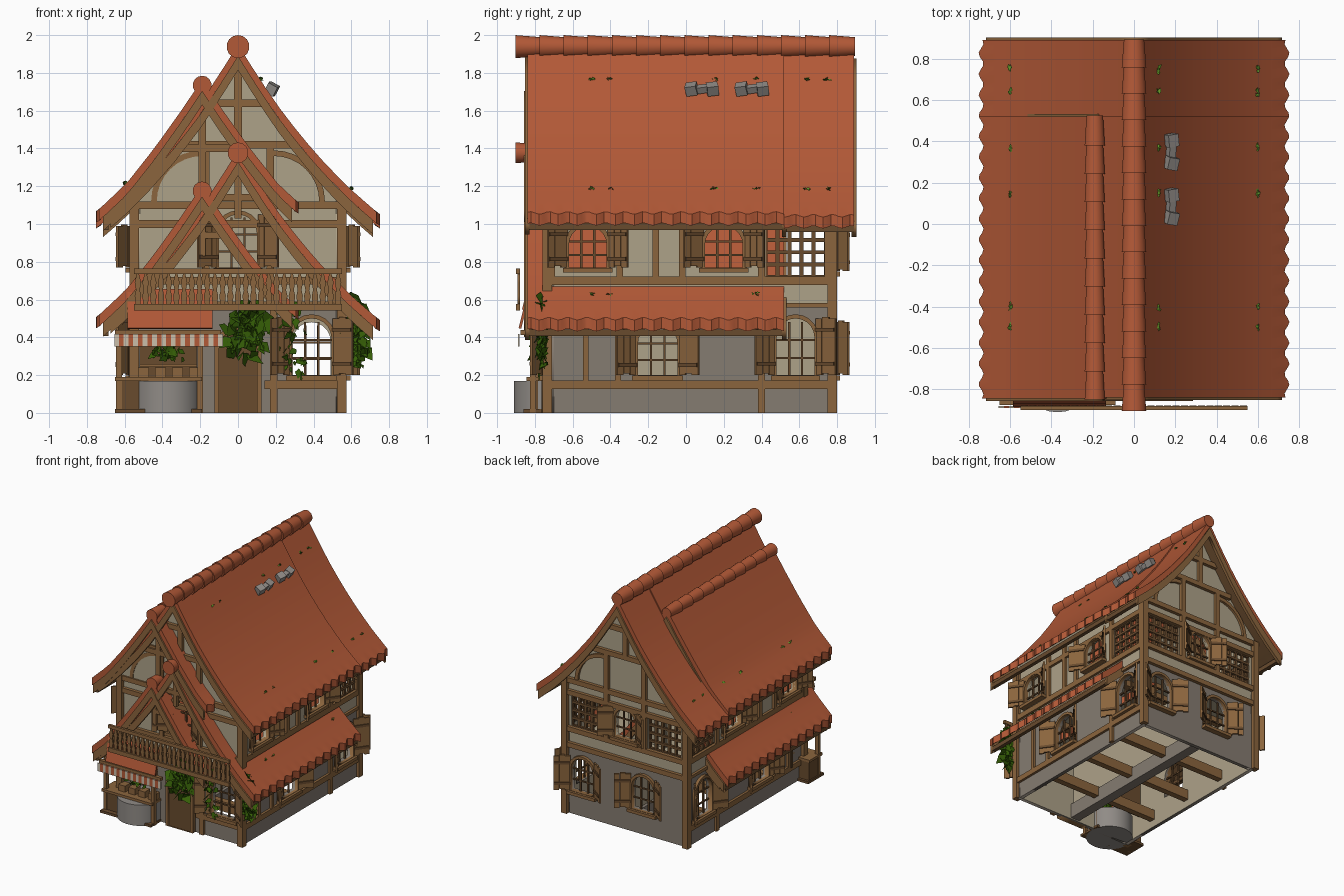
import bpy, bmesh, math, random
from mathutils import Matrix, Vector, Euler

random.seed(4)
if "Cube" in bpy.data.objects:
    bpy.data.objects.remove(bpy.data.objects["Cube"])

def material(name, r, g, b):
    m = bpy.data.materials.new(name)
    m.use_nodes = True
    m.diffuse_color = (r, g, b, 1)
    m.node_tree.nodes["Principled BSDF"].inputs["Base Color"].default_value = (r, g, b, 1)
    return m

TILE = material("roof tile red", .45, .10, .038)
WOOD = material("timber brown", .26, .13, .047)
DARK = material("dark timber", .14, .07, .027)
PLASTER = material("beige plaster", .42, .36, .25)
STONE = material("grey stone wall", .235, .20, .165)
GREY = material("light grey stone", .28, .26, .24)
LEAF = material("leaf green", .035, .11, .002)
MOSS = material("moss green", .12, .30, .02)
CREAM = material("awning cream", .60, .52, .40)

T, R = Matrix.Translation, Matrix.Rotation
UP = R(math.pi / 2, 4, 'X')
HX, FY, BY = .55, -.73, .77
# wall frames: local x runs along the wall, y points inward, z is up
FRONT = T((0, FY, 0))
BACK = T((0, BY, 0)) @ R(math.pi, 4, 'Z')
RIGHT = T((HX, 0, 0)) @ R(math.pi / 2, 4, 'Z')
LEFT = T((-HX, 0, 0)) @ R(-math.pi / 2, 4, 'Z')
WORLD = Matrix()

def add(name, mesh, mat, matrix=WORLD):
    ob = bpy.data.objects.new(name, mesh)
    bpy.context.collection.objects.link(ob)
    ob.matrix_world = matrix
    for m in mat if isinstance(mat, list) else [mat]:
        mesh.materials.append(m)
    return ob

def from_bm(name, bm, mat, matrix=WORLD, smooth=False):
    me = bpy.data.meshes.new(name)
    bm.to_mesh(me)
    bm.free()
    if smooth:
        me.shade_smooth()
        me.set_sharp_from_angle(angle=math.radians(35))
    return add(name, me, mat, matrix)

def box(name, loc, size, mat, frame=WORLD, rot=(0, 0, 0)):
    bm = bmesh.new()
    bmesh.ops.create_cube(bm, size=1, matrix=Matrix.Diagonal((*size, 1)))
    return from_bm(name, bm, mat, frame @ T(loc) @ Euler(rot).to_matrix().to_4x4())

def beam(name, a, b, frame, width=.04, depth=.03, mat=WOOD, d=-.005):
    # straight timber between two points of a wall plane
    du, dz = b[0] - a[0], b[1] - a[1]
    box(name, ((a[0] + b[0]) / 2, d, (a[1] + b[1]) / 2), (math.hypot(du, dz), depth, width),
        mat, frame, (0, -math.atan2(dz, du), 0))

def plate(name, loops, thick, mat, frame, d=0):
    # flat board with holes, upright in a wall frame; a second material lines the inside
    cu = bpy.data.curves.new(name, 'CURVE')
    cu.dimensions, cu.fill_mode, cu.extrude = '2D', 'BOTH', thick / 2
    for pts in loops:
        s = cu.splines.new('POLY')
        s.points.add(len(pts) - 1)
        s.use_cyclic_u = True
        for p, q in zip(s.points, pts):
            p.co = (*q, 0, 1)
    tmp = bpy.data.objects.new(name, cu)
    me = bpy.data.meshes.new_from_object(tmp)
    bpy.data.objects.remove(tmp)
    me.materials.clear()
    add(name, me, mat, frame @ T((0, d, 0)) @ UP)
    if isinstance(mat, list):
        for f in me.polygons:
            f.material_index = int(f.center.z < -thick * .4)

def rect(a, b, c, d):
    return [(a, c), (b, c), (b, d), (a, d)]

def arch(u, z, w, h, grow=0, below=None):
    r = w / 2 + grow
    low = z - (grow if below is None else below)
    top = [(u + r * math.cos(i * math.pi / 10), z + h - w / 2 + r * math.sin(i * math.pi / 10)) for i in range(11)]
    return [(u - r, low), (u + r, low)] + top

def arc(name, u, z, r, a0, a1, frame, w=.03):
    angles = [math.radians(a0 + (a1 - a0) * i / 8) for i in range(9)]
    ring = [(u + r * math.cos(a), z + r * math.sin(a)) for a in angles]
    ring += [(u + (r - w) * math.cos(a), z + (r - w) * math.sin(a)) for a in reversed(angles)]
    plate(name, [ring], .03, WOOD, frame, -.005)

def window(u, z, w, h, frame):
    plate("window_frame", [arch(u, z, w, h, .022), arch(u, z, w, h)], .04, WOOD, frame, -.005)
    for k in (-.17, .17):
        box("window_mullion", (u + k * w, .01, z + h * .47), (.012, .012, h * .94), DARK, frame)
    for k in (.3, .62):
        box("window_bar", (u, .01, z + h * k), (w, .012, .01), DARK, frame)
    box("window_sill", (u, -.02, z - .015), (w + .06, .05, .025), WOOD, frame)
    for s in (-1, 1):
        hinge = frame @ T((u + s * (w / 2 + .01), -.015, z + h * .5)) @ R(-s * math.radians(36), 4, 'Z')
        for i in range(3):
            box("shutter_plank", (s * (.02 + .043 * i), 0, .008 * (i % 2)), (.041, .014, h), WOOD, hinge)
        for k in (-.3, .3):
            box("shutter_batten", (s * .063, -.008, k * h), (.12, .014, .02), DARK, hinge)

def lattice(u0, u1, z0, z1, frame):
    for i in range(6):
        box("lattice_upright", (u0 + (u1 - u0) * i / 5, .015, (z0 + z1) / 2), (.021, .02, z1 - z0), DARK, frame)
    for i in range(5):
        box("lattice_rail", ((u0 + u1) / 2, .012, z0 + (z1 - z0) * i / 4), (u1 - u0, .02, .02), DARK, frame)

# roof slopes: drop below the ridge against distance from it
MAIN = [(0, 0), (.1, -.16), (.2, -.31), (.33, -.48), (.47, -.64), (.6, -.77), (.75, -.90)]
SIDE = [(0, 0), (.1, -.15), (.25, -.36), (.4, -.55), (.56, -.70)]

def drop(prof, d):
    for (a, za), (b, zb) in zip(prof, prof[1:]):
        if d <= b + 1e-6:
            return za + (zb - za) * (d - a) / (b - a)
    return prof[-1][1]

def slope_line(prof, x0, peak, left, right, off, n=10):
    steps = [i / n for i in range(n)] + [.97, 1]
    pts = [(x0 - left * k, peak + off + drop(prof, left * k)) for k in steps[:0:-1]]
    return pts + [(x0 + right * k, peak + off + drop(prof, right * k)) for k in steps]

def roof(name, prof, x0, peak, left, right, y0, y1):
    bm, rings, n = bmesh.new(), [], int((y1 - y0) / .02)
    for j in range(n + 1):
        y = y0 + (y1 - y0) * j / n
        wave = .012 * math.sin(y * math.tau / .1)
        top, low = (slope_line(prof, x0, peak, left, right, o) for o in (0, -.06))
        for line in (top, low):
            for i, s in ((0, -1), (-1, 1)):
                line[i] = (line[i][0] + s * wave, line[i][1] - wave * .6)
        rings.append([bm.verts.new((x, y, z)) for x, z in top + low[::-1]])
    m = len(rings[0])
    for a, b in zip(rings, rings[1:]):
        for i in range(m):
            bm.faces.new((a[i], a[(i + 1) % m], b[(i + 1) % m], b[i]))
    bm.faces.new(rings[0])
    bm.faces.new(rings[-1])
    bmesh.ops.recalc_face_normals(bm, faces=bm.faces)
    for f in bm.faces:
        f.material_index = int(f.normal.z < -.3)
    from_bm(name, bm, [TILE, DARK], smooth=True)
    # barge boards on both gable ends
    for y in (y0, y1):
        band = slope_line(prof, x0, peak, left - .025, right - .025, -.06)
        band += slope_line(prof, x0, peak, left - .025, right - .025, -.135)[::-1]
        plate(name + "_barge_board", [band], .025, WOOD, T((0, y, 0)))

def ridge(name, x, z, r, y0, y1):
    n = round((y1 - y0) / .13)
    step = (y1 - y0) / n
    for i in range(n):
        bm = bmesh.new()
        bmesh.ops.create_cone(bm, cap_ends=True, segments=14, radius1=r * .82, radius2=r, depth=step * 1.06)
        from_bm(name + "_tile", bm, TILE, T((x, y0 + step * (i + .5), z)) @ UP, True)

# upper and lower roofs share one shape
YF, YM, YB = -.84, .52, .89
for label, base in (("upper", 0), ("lower", -.56)):
    roof(label + "_main_roof", MAIN, 0, 1.95 + base, .70, .74, YF, YM)
    roof(label + "_side_roof", SIDE, -.19, 1.765 + base, .55, .5, YF - .005, YM)
    for s in (-1, 1):
        box(label + "_eave_purlin", (s * .70, (YF + YM) / 2, .985 + base), (.03, YM - YF, .035), DARK)
for s in (-1, 1):
    box("back_eave_purlin", (s * .70, (YM + YB) / 2, .975), (.03, YB - YM, .035), DARK)
roof("back_roof", MAIN, 0, 1.935, .74, .74, YM, YB)
ridge("upper_side_ridge", -.19, 1.735, .05, -.845, YM)
ridge("lower_side_ridge", -.19, 1.175, .05, -.845, YM)
ridge("upper_main_ridge", 0, 1.939, .061, -.9, YB)
ridge("lower_main_ridge", 0, 1.377, .055, -.9, YM)

# walls with window openings, plastered inside
FLOOR = .57
LOWER = [STONE, PLASTER]
side_low = [(-.15, .2, .21, .27), (.58, .2, .2, .3)]
side_up = [(-.52, .77, .2, .22), (.2, .77, .2, .22)]
for frame, s in ((RIGHT, 1), (LEFT, -1)):
    low = [(s * u, z, w, h) for u, z, w, h in side_low]
    up = [(s * u, z, w, h) for u, z, w, h in side_up]
    a, b = sorted((s * FY, s * BY))
    la, lb = sorted((s * .42, s * .74))
    plate("ground_side_wall", [rect(a, b, 0, FLOOR)] + [arch(*o) for o in low], .03, LOWER, frame, .015)
    plate("upper_side_wall", [rect(a, b, FLOOR, 1.14), rect(la, lb, .72, .98)] + [arch(*o) for o in up],
          .03, PLASTER, frame, .015)
    for o in low + up:
        window(*o, frame)
    lattice(la, lb, .72, .98, frame)
    for z, w in ((.15, .045), (.57, .025), (.7, .045), (1.0, .04)):
        beam("side_rail", (a, z), (b, z), frame, w)
    for u in (-.53, -.36):
        beam("ground_stud", (s * u, .15), (s * u, FLOOR), frame, .03)
    beam("ground_post", (s * .4, 0), (s * .4, FLOOR), frame, .035)
    for u in (-.71, -.35, -.16, -.02, .4, .75):
        beam("upper_stud", (s * u, .7), (s * u, 1.1), frame, .035)

front_low = (.39, .2, .21, .3)
front_up = (0, .77, .2, .28)
back_low = [(-.39, .2, .2, .28), (.16, .2, .2, .28)]
back_up = (0, .75, .19, .24)
gable = [(HX, FLOOR)] + slope_line(MAIN, 0, 1.95, HX, HX, -.055)[::-1] + [(-HX, FLOOR)]
plate("front_ground_wall", [rect(-HX, HX, 0, FLOOR), arch(*front_low), rect(-.52, -.22, .19, .44)],
      .03, LOWER, FRONT, .015)
plate("front_gable_wall", [gable, arch(*front_up)], .03, PLASTER, FRONT, .015)
side_gable = slope_line(SIDE, -.19, 1.765, .4, .45, -.055)
plate("front_side_gable_wall", [side_gable + [(.26, 1.08), (-.59, 1.08)]], .02, PLASTER, FRONT, -.005)
plate("back_ground_wall", [rect(-HX, HX, 0, FLOOR)] + [arch(*o) for o in back_low], .03, LOWER, BACK, .015)
lattices = [(-.5, -.2), (.2, .5)]
plate("back_gable_wall", [gable, arch(*back_up)] + [rect(a, b, .72, .98) for a, b in lattices],
      .03, PLASTER, BACK, .015)
for o, f in [(front_low, FRONT), (front_up, FRONT), (back_up, BACK)] + [(o, BACK) for o in back_low]:
    window(*o, f)
for a, b in lattices:
    lattice(a, b, .72, .98, BACK)

# gable timber framing
for f in (FRONT, BACK):
    for z, x in ((.57, HX), (.7, HX), (1.0, HX), (1.1, .56), (1.42, .3), (1.64, .16)):
        beam("gable_rail", (-x, z), (x, z), f, d=-.012)
    for x in (-HX, HX):
        beam("corner_post", (x, 0), (x, 1.12), f, .05, .05)
    for x in (-.17, .17):
        beam("upper_post", (x, .7), (x, 1.42), f, d=-.012)
    beam("king_post", (0, 1.42), (0, 1.86), f, d=-.012)
    for s in (-1, 1):
        arc("arched_brace", s * .19, 1.12, .27, 90 - s * 90, 90, f)
beam("ground_rail", (.14, .15), (HX, .15), FRONT, .045)
beam("door_post", (.19, 0), (.19, .56), FRONT, .04)
beam("side_king_post", (-.19, 1.1), (-.19, 1.66), FRONT, d=-.025)
beam("side_collar", (-.38, 1.4), (.02, 1.4), FRONT, d=-.025)
PORCH = T((0, -.8, 0))
for x, z in ((0, 1.33), (-.19, 1.13)):
    beam("porch_king_post", (x, z - .3), (x, z), PORCH, .035)
    beam("porch_collar", (x - .17, z - .19), (x + .17, z - .19), PORCH, .035)

# floors, inner walls and ground joists
box("upper_floor", (0, .02, .6), (1.08, 1.46, .03), PLASTER)
box("ground_partition", (0, .02, .36), (.03, 1.46, .46), PLASTER)
box("upper_partition", (0, .5, .82), (.34, .02, .46), PLASTER)
for y in (-.4, 0, .4):
    box("ground_joist", (0, y, .1), (1.08, .05, .08), WOOD)
    box("ceiling_joist", (0, y, .56), (1.08, .05, .05), WOOD)
box("ground_beam", (0, .02, .07), (.08, 1.46, .12), STONE)

# door
plate("door", [arch(0, 0, .2, .44)], .03, DARK, FRONT, -.01)
plate("door_frame", [arch(0, 0, .2, .44, .025, 0), arch(0, .002, .2, .438)], .05, WOOD, FRONT, -.01)

# balcony railing
RAIL = T((0, -.885, 0))
for z, w in ((.75, .028), (.56, .035)):
    beam("balcony_rail", (-.55, z), (.55, z), RAIL, w, .02)
outline = [(.012, .57), (.017, .62), (.01, .65), (.017, .69), (.006, .735)]
for i in range(27):
    x = -.53 + i * 1.06 / 26
    plate("baluster", [[(x + a, z) for a, z in outline] + [(x - a, z) for a, z in outline[::-1]]], .012, WOOD, RAIL)

# market stall with counter, tub and awning
box("stall_floor", (-.42, -.76, .01), (.46, .2, .02), DARK)
box("stall_counter", (-.42, -.75, .09), (.44, .14, .16), DARK)
box("stall_counter_top", (-.42, -.76, .18), (.46, .17, .02), WOOD)
for x in (-.63, -.2):
    box("stall_post", (x, -.81, .22), (.03, .03, .44), WOOD)
box("stall_back", (-.37, -.55, .32), (.42, .02, .32), DARK)
for z in (.25, .36):
    box("stall_shelf", (-.37, -.6, z), (.36, .08, .015), WOOD)
for i in range(4):
    box("stall_crate", (-.5 + .09 * i, -.76, .215), (.06, .07, .05), WOOD)
bm = bmesh.new()
bmesh.ops.create_cone(bm, cap_ends=True, segments=28, radius1=.178, radius2=.178, depth=.17)
from_bm("stone_tub", bm, GREY, T((-.37, -.733, .085)), True)
for i in range(23):
    box("awning_stripe", (-.655 + .025 * (i + .5), -.885, .385), (.025, .009, .065), TILE if i % 2 else CREAM)
box("awning_beam", (-.37, -.86, .425), (.56, .03, .025), WOOD)
for i in range(9):
    for j in range(2):
        box("stall_roof_tile", (-.56 + .05 * i, -.866 + .018 * j, .5 + .1 * j), (.05, .014, .11), TILE,
            rot=(math.radians(-14), 0, 0))

# foliage
def leaves(name, loc, radii, count, size, mat=LEAF, tilt=(0, 0, 0), spread=1):
    bm = bmesh.new()
    for _ in range(count):
        p = Vector(random.gauss(0, .5) for _ in range(3))
        if p.length > 1:
            p.normalize()
        m = Euler(tilt).to_matrix() @ Euler([random.uniform(-spread, spread) for _ in range(3)]).to_matrix()
        c = Vector(a * b for a, b in zip(p, radii)) + Vector(loc)
        k = size * random.uniform(.6, 1.2)
        bm.faces.new([bm.verts.new(c + m @ Vector(v) * k) for v in ((0, 0, -1), (.6, 0, .1), (0, .2, .7), (-.6, 0, .1))])
    from_bm(name, bm, mat)

leaves("door_ivy", (.04, -.79, .44), (.12, .02, .16), 90, .06)
leaves("corner_ivy", (.63, -.765, .41), (.06, .02, .2), 75, .055)
leaves("window_ivy", (.27, -.79, .45), (.1, .015, .15), 28, .035)
leaves("sill_ivy", (.28, -.775, .26), (.1, .015, .08), 16, .028)
leaves("stall_ivy", (-.36, -.80, .32), (.1, .015, .05), 30, .033)

# roof moss and stones
flat = math.radians(80)
for y in (-.5, -.4, .15, .37, .64, .75):
    for d in (.12, .6):
        leaves("roof_moss", (d, y, 1.957 + drop(MAIN, d)), (.006, .02, .008), 7, .014, MOSS, (flat, 0, 0), .8)
    leaves("roof_moss", (-.6, y, 1.775 + drop(SIDE, .41)), (.006, .02, .008), 7, .014, MOSS, (flat, 0, 0), .8)
for y in (-.5, -.4, .37):
    for s in (-1, 1):
        leaves("lower_roof_moss", (s * .6, y, 1.4 + drop(MAIN, .6)), (.006, .02, .008), 7, .014, MOSS, (flat, 0, 0), .8)
for y in (.085, .35):
    for k, size in ((-.055, .055), (0, .036), (.055, .055)):
        box("roof_stone", (.18, y + k, 1.715), (size, .06, size), GREY, rot=(.15, .5, k * 3))
